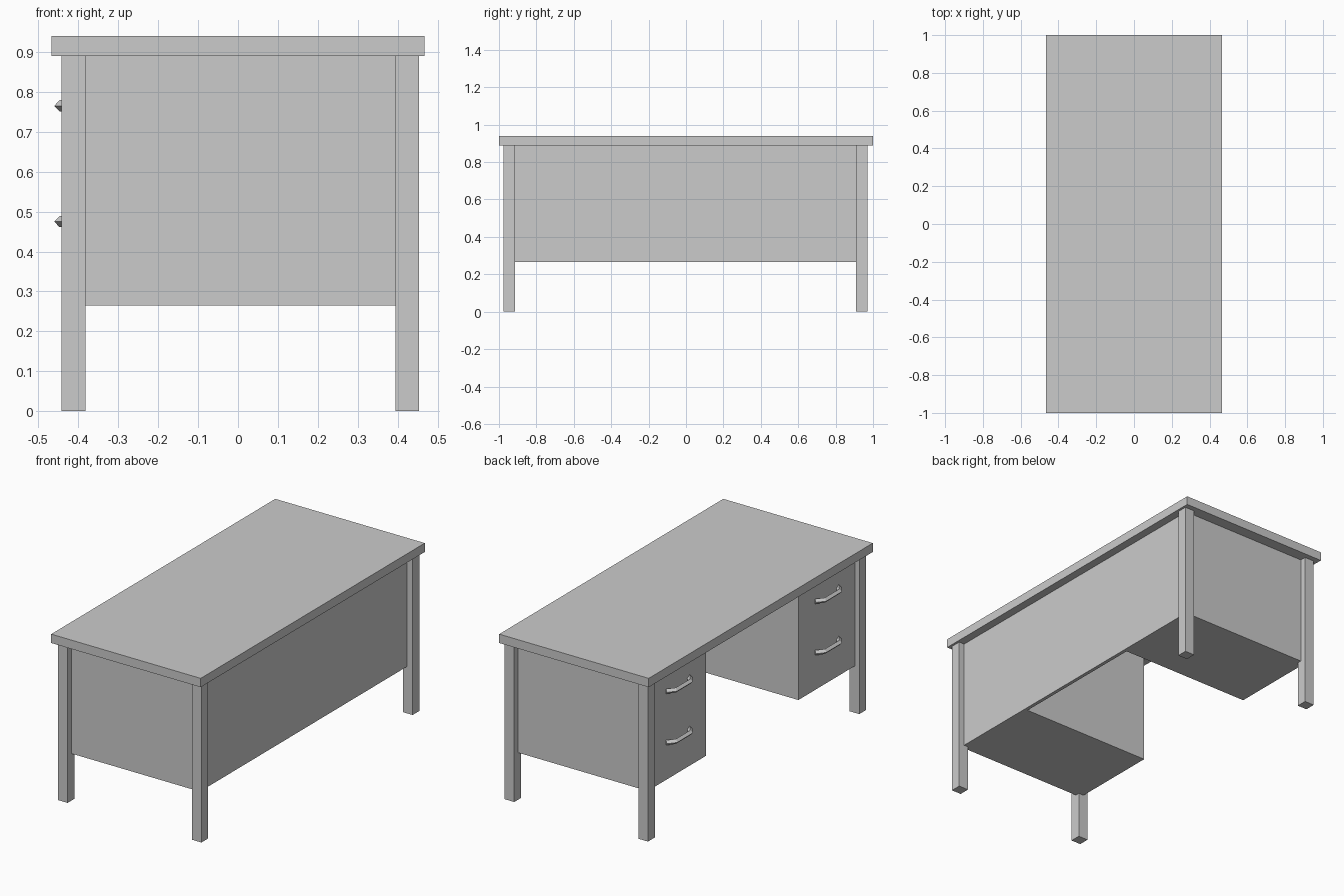
import bpy

cube = bpy.data.objects.get("Cube")
if cube:
    bpy.data.objects.remove(cube, do_unlink=True)

GREY = (0.6, 0.6, 0.6, 1.0)
grey = bpy.data.materials.new("plain grey")
grey.use_nodes = True
grey.diffuse_color = GREY
grey.node_tree.nodes["Principled BSDF"].inputs["Base Color"].default_value = GREY


def box(name, x, y, z):
    """Box spanning the given (low, high) ranges."""
    spans = (x, y, z)
    bpy.ops.mesh.primitive_cube_add(size=1, location=[(a + b) / 2 for a, b in spans])
    ob = bpy.context.object
    ob.name = name
    ob.scale = [b - a for a, b in spans]
    bpy.ops.object.transform_apply(location=False, rotation=False, scale=True)
    ob.data.materials.append(grey)
    return ob


def handle(name, y, z):
    """Bowed drawer pull with a diamond section, ends buried in the drawer face."""
    curve = bpy.data.curves.new(name, "CURVE")
    curve.dimensions = "3D"
    curve.twist_mode = "Z_UP"
    curve.bevel_depth = 0.014
    curve.bevel_resolution = 0
    curve.use_fill_caps = True
    path = curve.splines.new("POLY")
    path.points.add(3)
    outline = [(FACE, 0.105), (GRIP, 0.065), (GRIP, -0.065), (FACE, -0.105)]
    for point, (px, dy) in zip(path.points, outline):
        point.co = (px, y + dy, z, 1)
    ob = bpy.data.objects.new(name, curve)
    bpy.context.collection.objects.link(ob)
    bpy.ops.object.select_all(action="DESELECT")
    ob.select_set(True)
    bpy.context.view_layer.objects.active = ob
    bpy.ops.object.convert(target="MESH")
    ob = bpy.context.object
    ob.data.materials.clear()
    ob.data.materials.append(grey)
    for face in ob.data.polygons:
        face.use_smooth = False


FACE, GRIP = -0.415, -0.447     # drawer face and handle grip, along x
UNDER, HEM = 0.89, 0.265        # underside of the top, bottom of the cabinets

# Desk top
box("desk_top", (-0.467, 0.467), (-1, 1), (UNDER, 0.94))

# Legs
for x_name, x in (("drawer_side", (-0.442, -0.382)), ("panel_side", (0.394, 0.454))):
    for y_name, y in (("front", (-0.975, -0.915)), ("back", (0.91, 0.97))):
        box(f"{y_name}_{x_name}_leg", x, y, (0, UNDER))

# Long closing panel
box("modesty_panel", (0.4, 0.42), (-0.94, 0.935), (HEM, UNDER))

# Drawer cabinets with two handles each
for side, y in (("front", (-0.94, -0.41)), ("back", (0.415, 0.935))):
    box(f"{side}_drawer_cabinet", (FACE, 0.4), y, (HEM, UNDER))
    middle = -0.665 if side == "front" else 0.665
    for level, z in (("upper", 0.765), ("lower", 0.475)):
        handle(f"{side}_{level}_handle", middle, z)
